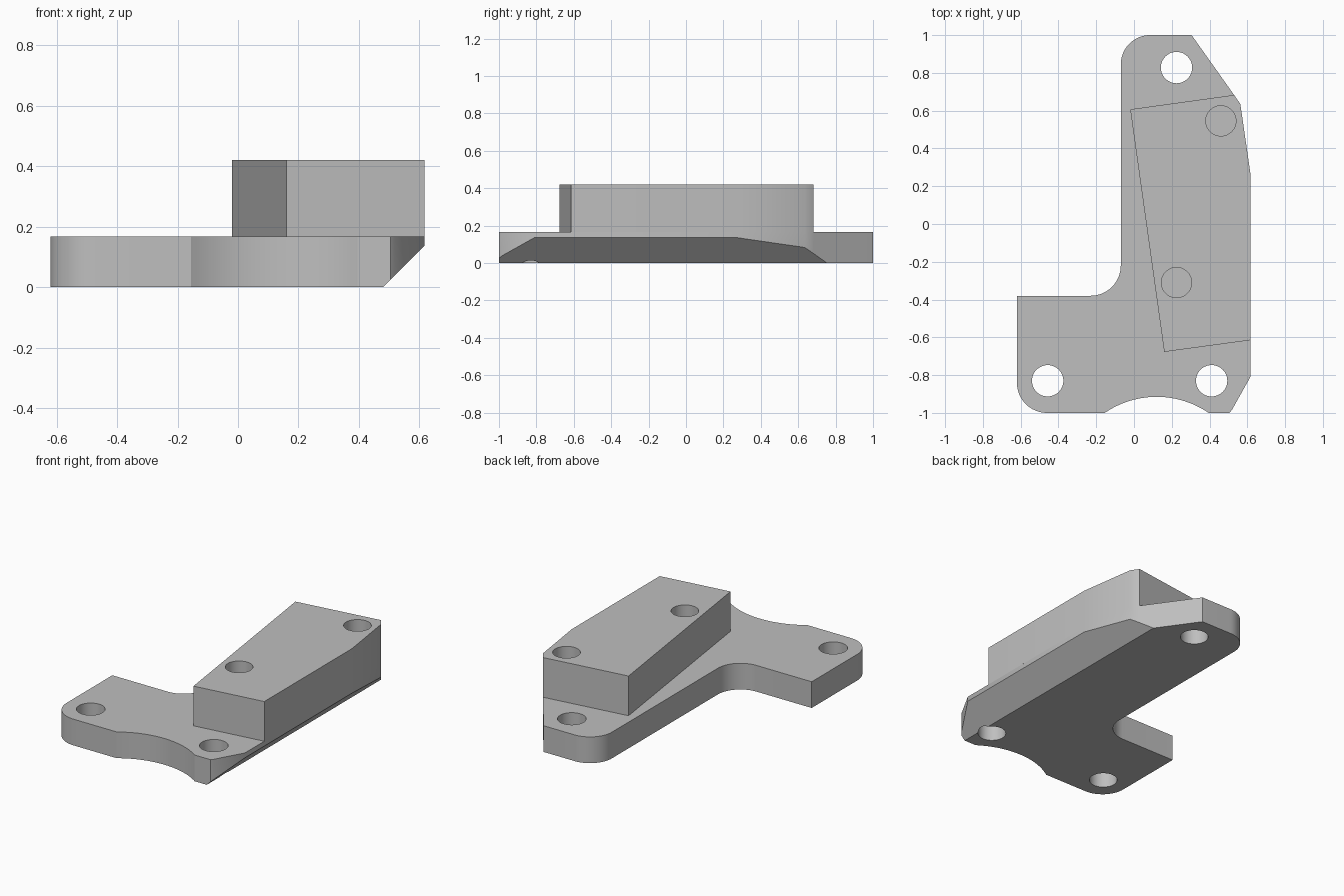
import bpy, bmesh, math

cube = bpy.data.objects.get("Cube")
if cube:
    bpy.data.objects.remove(cube, do_unlink=True)

# Single flat grey
grey = bpy.data.materials.new("grey_metal")
grey.use_nodes = True
colour = (0.52, 0.52, 0.52, 1.0)
grey.diffuse_color = colour
grey.node_tree.nodes["Principled BSDF"].inputs["Base Color"].default_value = colour

PLATE_TOP = 0.167
BLOCK_TOP = 0.42


def arc(cx, cy, r, start, end, n=16):
    """Points along an arc, angles in degrees."""
    angles = [math.radians(start + (end - start) * i / n) for i in range(n + 1)]
    return [(cx + r * math.cos(a), cy + r * math.sin(a)) for a in angles]


def prism(name, points, offset):
    """Closed solid: a 3D outline pushed along an offset vector."""
    bm = bmesh.new()
    face = bm.faces.new([bm.verts.new(p) for p in points])
    new = bmesh.ops.extrude_face_region(bm, geom=[face])["geom"]
    moved = [g for g in new if isinstance(g, bmesh.types.BMVert)]
    bmesh.ops.translate(bm, verts=moved, vec=offset)
    bmesh.ops.recalc_face_normals(bm, faces=bm.faces[:])
    mesh = bpy.data.meshes.new(name)
    bm.to_mesh(mesh)
    bm.free()
    mesh.materials.append(grey)
    obj = bpy.data.objects.new(name, mesh)
    bpy.context.collection.objects.link(obj)
    return obj


def slab(name, outline, z0, z1):
    return prism(name, [(x, y, z0) for x, y in outline], (0, 0, z1 - z0))


def hole(x, y, r, z0, z1):
    return slab("hole_cutter", arc(x, y, r, 0, 352.5, 47), z0, z1)


def cut(target, cutters):
    """Subtract each cutter, apply, and discard it."""
    bpy.context.view_layer.objects.active = target
    for cutter in cutters:
        cutter.hide_render = True
        mod = target.modifiers.new("cut", 'BOOLEAN')
        mod.operation = 'DIFFERENCE'
        mod.solver = 'EXACT'
        mod.object = cutter
        bpy.ops.object.modifier_apply(modifier=mod.name)
        bpy.data.objects.remove(cutter, do_unlink=True)


def finish(obj):
    bpy.ops.object.select_all(action='DESELECT')
    obj.select_set(True)
    bpy.context.view_layer.objects.active = obj
    bpy.ops.object.shade_smooth_by_angle(angle=math.radians(30))


# Base plate outline, clockwise from the back corner
right_edge = [(0.53, 0.683), (0.563, 0.635), (0.616, 0.27)]
outline = arc(0.085, 0.845, 0.155, 180, 90)             # rounded back corner
outline += [(0.305, 1.0)] + right_edge
outline += [(0.616, -0.81), (0.518, -0.985), (0.505, -1.0)]
half = math.degrees(math.asin(0.275 / 0.487))
outline += arc(0.12, -1.402, 0.487, 90 - half, 90 + half, 24)   # front scoop
outline += arc(-0.46, -0.84, 0.16, 270, 180)            # rounded front corner
outline += [(-0.62, -0.38)]
outline += arc(-0.23, -0.22, 0.16, -90, 0)              # inner fillet
base_plate = slab("base_plate", outline, 0, PLATE_TOP)

# Through holes and the long bevel under the left edge
bevel = prism("bevel_cutter",
              [(0.38, -1.2, -0.1), (0.78, -1.2, -0.1), (0.78, -1.2, 0.3)],
              (0, 2.4, 0))
cut(base_plate, [hole(x, y, 0.083, -0.1, 0.3)
                 for x, y in ((0.225, 0.828), (-0.457, -0.83), (0.411, -0.83))] + [bevel])
finish(base_plate)

# Slanted raised block, flush with the plate's outer edge
block_outline = [(-0.02, 0.607), *right_edge, (0.616, -0.615), (0.16, -0.677)]
raised_block = slab("raised_block", block_outline, PLATE_TOP, BLOCK_TOP)
cut(raised_block, [hole(x, y, 0.08, 0.2, 0.6)
                   for x, y in ((0.46, 0.546), (0.225, -0.31))])
finish(raised_block)
